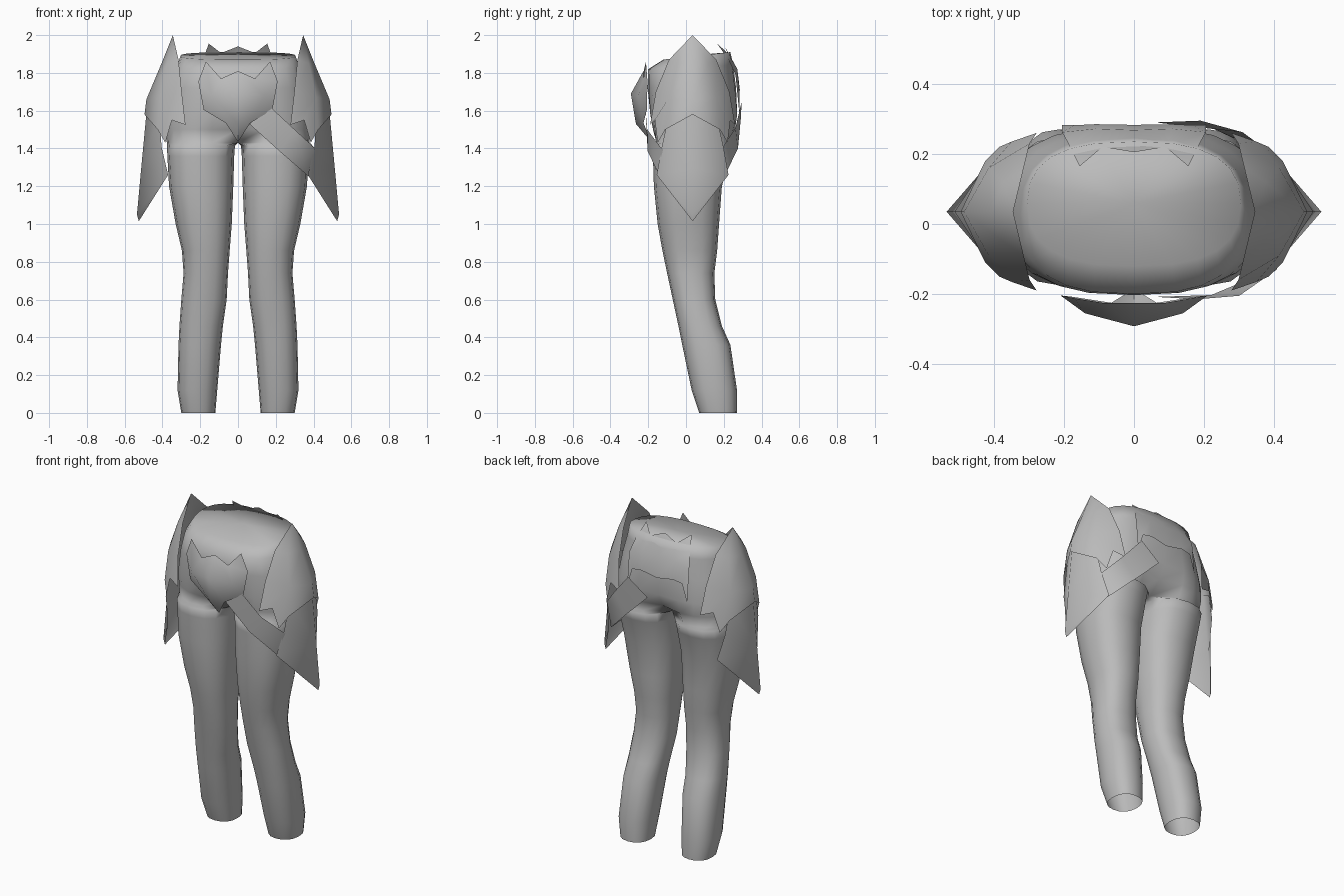
import bpy, bmesh, math

if "Cube" in bpy.data.objects:
    bpy.data.objects.remove(bpy.data.objects["Cube"])

grey = bpy.data.materials.new("plain grey")
grey.diffuse_color = (0.5, 0.5, 0.5, 1)
grey.use_nodes = True
grey.node_tree.nodes["Principled BSDF"].inputs["Base Color"].default_value = grey.diffuse_color


def make(name, verts, faces, mirror=False, weld=False, angle=None):
    """Mesh object from points and faces, optionally mirrored in x."""
    if mirror:
        n = len(verts)
        verts = verts + [(-x, y, z) for x, y, z in verts]
        faces = faces + [tuple(i + n for i in reversed(f)) for f in faces]
    me = bpy.data.meshes.new(name)
    me.from_pydata(verts, [], faces)
    bm = bmesh.new()
    bm.from_mesh(me)
    if weld:
        bmesh.ops.remove_doubles(bm, verts=bm.verts, dist=0.0005)
        bmesh.ops.recalc_face_normals(bm, faces=bm.faces)
    bm.to_mesh(me)
    bm.free()
    me.materials.append(grey)
    ob = bpy.data.objects.new(name, me)
    bpy.context.collection.objects.link(ob)
    me.polygons.foreach_set("use_smooth", [True] * len(me.polygons))
    if angle:
        bpy.context.view_layer.objects.active = ob
        ob.select_set(True)
        bpy.ops.object.shade_smooth_by_angle(angle=math.radians(angle))
        ob.select_set(False)
    return ob


def spow(v, p):
    return math.copysign(abs(v) ** p, v)


# --- hips and legs: one half lofted upward, then mirrored and welded ---
# leg rings: z, x inner, x outer, y front, y back (open at the ankle)
legs = [(0, .12, .30, .07, .27), (.12, .11, .32, .03, .27),
        (.36, .09, .315, -.02, .235), (.46, .08, .31, -.04, .19),
        (.60, .06, .30, -.07, .155), (.74, .053, .288, -.10, .15),
        (.86, .044, .297, -.125, .165), (1.0, .033, .33, -.15, .175),
        (1.2, .025, .365, -.17, .19), (1.36, .02, .374, -.175, .235),
        (1.415, .016, .376, -.178, .25)]
# hip rings: z, x outer, y front, y back, depth of the centre seam, rise to the back
hips = [(1.43, .377, -.18, .255, .45, 0), (1.50, .38, -.19, .275, .8, 0),
        (1.58, .38, -.198, .28, .95, 0), (1.72, .355, -.203, .265, 1, 0),
        (1.82, .325, -.20, .25, 1, .02), (1.87, .305, -.12, .235, 1, .04)]
N = 16
verts, faces = [], []
for z, x0, x1, y0, y1 in legs:
    for k in range(N):
        a = math.radians(-135 + 22.5 * k)
        verts.append(((x0 + x1) / 2 + (x1 - x0) / 2 * spow(math.cos(a), .85),
                      (y0 + y1) / 2 + (y1 - y0) / 2 * spow(math.sin(a), .85), z))
for j, (z, rx, y0, y1, seam, rise) in enumerate(hips):
    cy, ry = (y0 + y1) / 2, (y1 - y0) / 2
    for k in range(13):
        a = math.radians(-90 + 15 * k)
        s = seam if k in (0, 12) else 1 - (1 - seam) * .2 * (k in (1, 11))
        y = cy + ry * s * spow(math.sin(a), .8)
        x = 0 if k in (0, 12) else rx * spow(math.cos(a), .75)
        verts.append((x, y, z + rise * (y - y0) / (y1 - y0)))
    if j == 0:  # crotch seam
        for t in (.5, 0, -.5):
            verts.append((0, cy + ry * seam * t, z))
L = len(legs)
for r in range(L):
    for k in range(N):
        k2 = (k + 1) % N
        faces.append((r * N + k, r * N + k2, r * N + N + k2, r * N + N + k))
base = L * N
for j in range(5):
    lo = base + (0 if j == 0 else N + 13 * (j - 1))
    hi = base + N + 13 * j
    faces += [(lo + k, lo + k + 1, hi + k + 1, hi + k) for k in range(12)]
top = base + N + 13 * 4
verts.append((0, .06, 1.895))
faces += [(top + k, top + k + 1, len(verts) - 1) for k in range(12)]
make("hips_and_legs", verts, faces, mirror=True, weld=True)

# --- side plates: half of each sheet, reflected front to back ---
YC = .035


def side_plate(name, pts, fcs):
    n = len(pts)
    v = pts + [(x, 2 * YC - y, z) for x, y, z in pts]
    f = fcs + [tuple(i + n for i in reversed(q)) for q in fcs]
    make(name, v, f, mirror=True, weld=True, angle=120)


side_plate("upper_side_plate", [
    (.345, YC, 2.0),
    (.405, YC, 1.85), (.375, -.05, 1.85), (.315, -.09, 1.87),
    (.485, YC, 1.66), (.415, -.09, 1.67), (.298, -.16, 1.70),
    (.495, YC, 1.58), (.425, -.11, 1.50), (.385, -.15, 1.43),
    (.35, -.165, 1.55), (.278, -.19, 1.525)],
    [(0, 2, 1), (0, 3, 2), (1, 2, 5, 4), (2, 3, 6, 5),
     (4, 5, 8, 7), (5, 10, 9, 8), (5, 6, 11, 10)])
side_plate("lower_side_plate", [
    (.478, YC, 1.66), (.512, YC, 1.3), (.535, YC, 1.05), (.525, YC, 1.015),
    (.415, -.09, 1.58), (.405, -.128, 1.41), (.37, -.155, 1.26)],
    [(0, 4, 1), (4, 5, 1), (5, 6, 1), (1, 6, 2), (2, 6, 3)])

# --- front plate ---
make("front_plate", [
    (0, -.225, 1.81), (.09, -.225, 1.77), (.17, -.212, 1.86),
    (.21, -.204, 1.755), (.182, -.207, 1.605), (.065, -.225, 1.535),
    (0, -.185, 1.435), (0, -.292, 1.69), (0, -.265, 1.53), (.14, -.255, 1.68)],
    [(0, 7, 9, 1), (1, 9, 3, 2), (9, 4, 3), (7, 8, 5, 9), (9, 5, 4), (8, 6, 5)],
    mirror=True, weld=True, angle=50)

# --- back plate, with pointed crown and tails ---
make("back_plate", [
    (0, .205, 1.94), (.09, .22, 1.905), (.155, .165, 1.955), (.185, .225, 1.87),
    (0, .268, 1.82), (.11, .272, 1.82), (.205, .262, 1.79),
    (0, .283, 1.69), (.11, .285, 1.71), (.17, .282, 1.70), (.205, .282, 1.59)],
    [(0, 1, 5, 4), (1, 2, 3), (1, 3, 6, 5), (4, 5, 8, 7), (5, 6, 9, 8), (6, 10, 9)],
    mirror=True, weld=True, angle=60)

# --- thigh strap around one leg: upper and lower edge points ---
upper = [(.18, -.215, 1.612), (.30, -.205, 1.50), (.408, -.13, 1.40), (.43, YC, 1.38),
         (.408, .19, 1.40), (.31, .262, 1.51), (.19, .295, 1.65)]
lower = [(.06, -.208, 1.53), (.22, -.203, 1.385), (.37, -.14, 1.255), (.405, YC, 1.235),
         (.37, .205, 1.255), (.22, .275, 1.40), (.06, .29, 1.555)]
make("thigh_strap", upper + lower,
     [(i, i + 7, i + 8, i + 1) for i in range(6)], angle=60)
